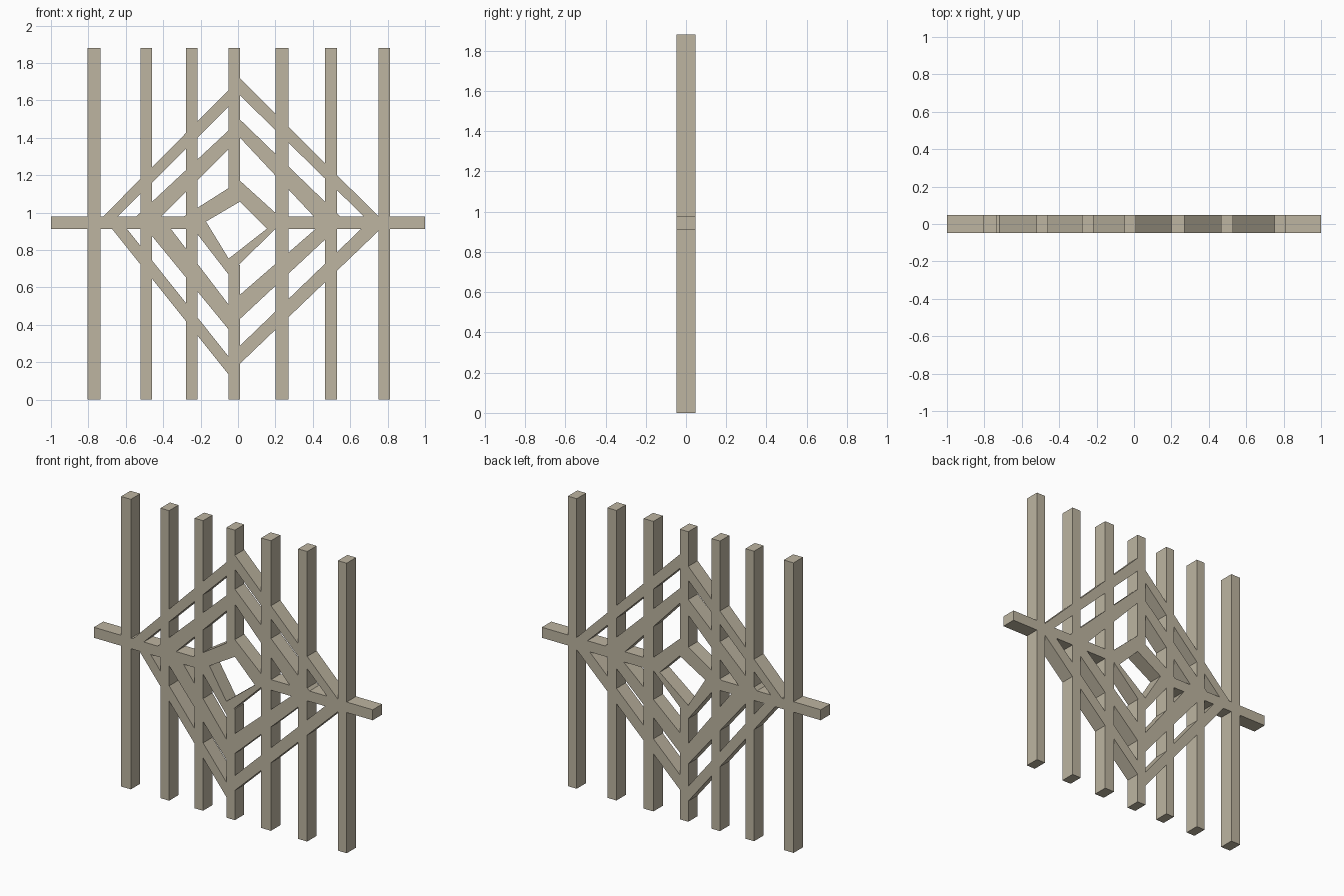
import bpy, bmesh
from mathutils import Vector
from mathutils.geometry import delaunay_2d_cdt

if "Cube" in bpy.data.objects:
    bpy.data.objects.remove(bpy.data.objects["Cube"])

HALF = 0.048   # half thickness of the panel
TOP = 1.88

pts, polys = [], []


def add_poly(corners):
    """Add one flat outline (x, z), turned counter-clockwise."""
    area = sum(a[0] * b[1] - b[0] * a[1]
               for a, b in zip(corners, corners[1:] + corners[:1]))
    if area < 0:
        corners = corners[::-1]
    start = len(pts)
    pts.extend(Vector(c) for c in corners)
    polys.append(list(range(start, start + len(corners))))


def bar(x0, x1, z0, z1):
    add_poly([(x0, z0), (x1, z0), (x1, z1), (x0, z1)])


def ring(outer, inner):
    for i in range(4):
        j = (i + 1) % 4
        add_poly([outer[i], outer[j], inner[j], inner[i]])


# upright bars
for x0, x1 in [(-0.805, -0.735), (-0.522, -0.46), (-0.277, -0.217),
               (0.2, 0.27), (0.465, 0.53), (0.75, 0.813)]:
    bar(x0, x1, 0, TOP)

# centre upright, open at the middle
bar(-0.05, 0.011, 0, 0.72)
bar(-0.05, 0.011, 1.07, TOP)

# cross rail, open at the middle
bar(-1, -0.18, 0.912, 0.98)
bar(0.165, 1, 0.912, 0.98)

# nested diamonds: left, top, right, bottom corners
ring([(-0.724, 0.976), (0.011, 1.717), (0.791, 0.94), (-0.05, 0.134)],
     [(-0.645, 0.977), (0.011, 1.626), (0.70, 0.953), (-0.05, 0.23)])
ring([(-0.545, 0.978), (0.011, 1.497), (0.572, 0.955), (-0.05, 0.375)],
     [(-0.41, 0.98), (0.011, 1.40), (0.444, 0.938), (-0.05, 0.508)])
ring([(-0.29, 0.979), (0.011, 1.17), (0.246, 0.957), (-0.05, 0.668)],
     [(-0.171, 0.952), (0.011, 1.059), (0.155, 0.914), (-0.05, 0.754)])

# merge all outlines into one flat lattice
out = delaunay_2d_cdt(pts, [], polys, 1, 1e-5, True)
verts, faces, origins = out[0], out[2], out[5]

bm = bmesh.new()
vs = [bm.verts.new((v.x, -HALF, v.y)) for v in verts]
for f, src in zip(faces, origins):
    if src:
        bm.faces.new([vs[i] for i in f])
bmesh.ops.delete(bm, geom=[v for v in bm.verts if not v.link_faces], context='VERTS')

# thicken into a solid panel
res = bmesh.ops.extrude_face_region(bm, geom=bm.faces[:], use_keep_orig=True)
bmesh.ops.translate(bm, vec=(0, 2 * HALF, 0),
                    verts=[g for g in res["geom"] if isinstance(g, bmesh.types.BMVert)])
bmesh.ops.recalc_face_normals(bm, faces=bm.faces[:])

mesh = bpy.data.meshes.new("lattice_panel")
bm.to_mesh(mesh)
bm.free()
panel = bpy.data.objects.new("lattice_panel", mesh)
bpy.context.collection.objects.link(panel)

stone = bpy.data.materials.new("pale_khaki")
stone.diffuse_color = (0.51, 0.46, 0.355, 1)
stone.use_nodes = True
stone.node_tree.nodes["Principled BSDF"].inputs["Base Color"].default_value = stone.diffuse_color
mesh.materials.append(stone)
